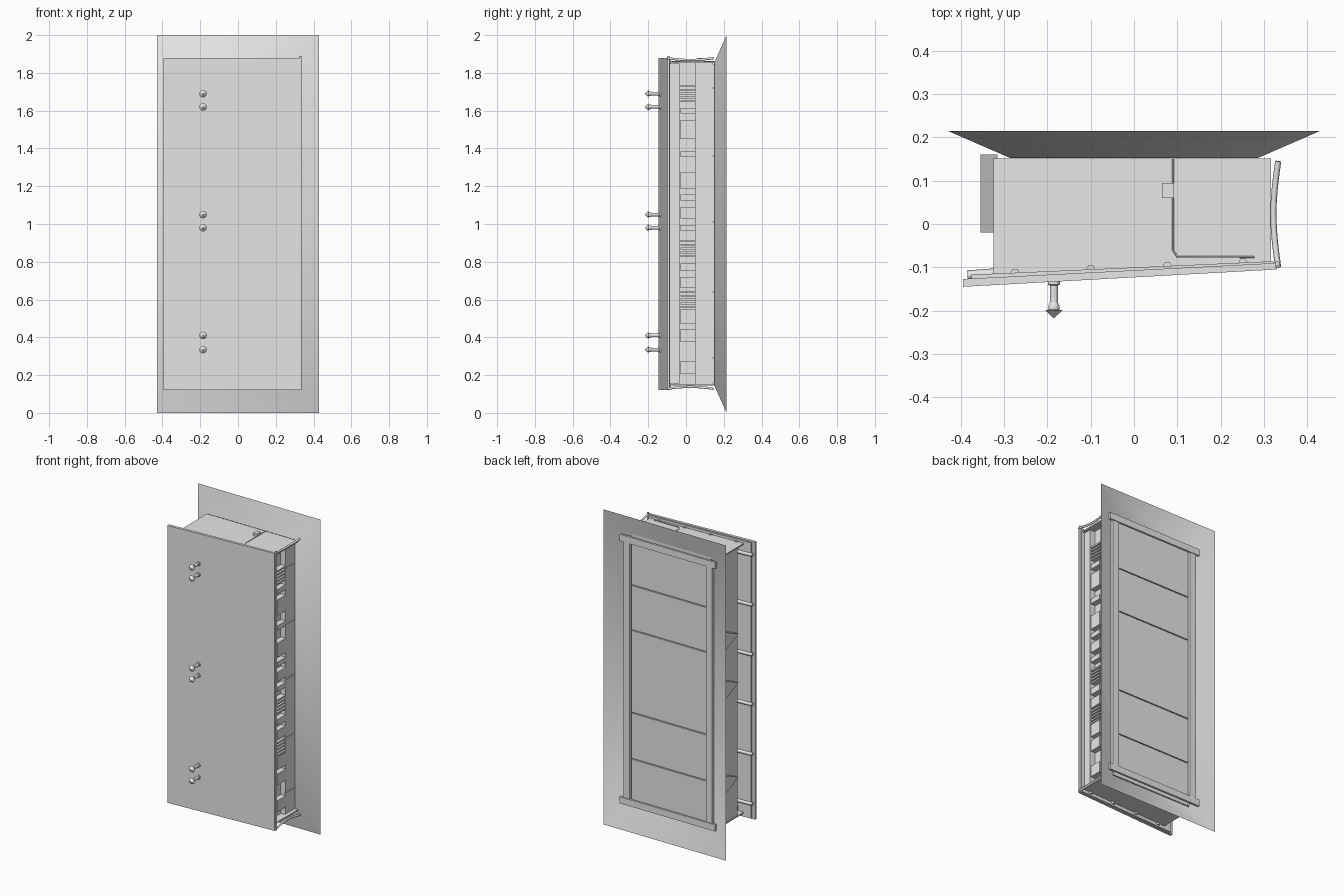
import bpy, bmesh, math

cube = bpy.data.objects.get("Cube")
if cube:
    bpy.data.objects.remove(cube)

grey = bpy.data.materials.new("light grey")
grey.use_nodes = True
grey.diffuse_color = (0.8, 0.8, 0.8, 1)
grey.node_tree.nodes["Principled BSDF"].inputs["Base Color"].default_value = (0.8, 0.8, 0.8, 1)


def finish(name, bm, smooth=False):
    mesh = bpy.data.meshes.new(name)
    bm.to_mesh(mesh)
    bm.free()
    mesh.materials.append(grey)
    ob = bpy.data.objects.new(name, mesh)
    bpy.context.collection.objects.link(ob)
    for p in mesh.polygons:
        p.use_smooth = smooth
    return ob


def prism(name, outline, z0, z1):
    """Closed solid from an xy outline between z0 and z1."""
    bm = bmesh.new()
    low, high = [[bm.verts.new((x, y, z)) for x, y in outline] for z in (z0, z1)]
    bm.faces.new(low)
    bm.faces.new(high)
    for i in range(len(low)):
        bm.faces.new((low[i - 1], low[i], high[i], high[i - 1]))
    bmesh.ops.recalc_face_normals(bm, faces=bm.faces)
    return finish(name, bm)


def box(name, x0, x1, y0, y1, z0, z1):
    return prism(name, [(x0, y0), (x1, y0), (x1, y1), (x0, y1)], z0, z1)


def lathe(name, profile, pos, sides=12):
    """Turn a (radius, y) profile about the y axis."""
    bm = bmesh.new()
    verts = [bm.verts.new((r, y, 0)) for r, y in profile]
    edges = [bm.edges.new(pair) for pair in zip(verts, verts[1:])]
    bmesh.ops.spin(bm, geom=verts + edges, axis=(0, 1, 0), cent=(0, 0, 0),
                   angle=math.tau, steps=sides)
    bmesh.ops.remove_doubles(bm, verts=bm.verts, dist=0.0002)
    bmesh.ops.recalc_face_normals(bm, faces=bm.faces)
    bmesh.ops.translate(bm, verts=bm.verts, vec=pos)
    return finish(name, bm)


def rod(name, points, radius):
    """Sweep a round section along a path."""
    curve = bpy.data.curves.new(name, "CURVE")
    curve.dimensions = "3D"
    curve.bevel_depth = radius
    curve.bevel_resolution = 1
    curve.use_fill_caps = True
    spline = curve.splines.new("POLY")
    spline.points.add(len(points) - 1)
    for p, co in zip(spline.points, points):
        p.co = (*co, 1)
    curve.materials.append(grey)
    ob = bpy.data.objects.new(name, curve)
    bpy.context.collection.objects.link(ob)


# Sloped wall flange around the open back
bm = bmesh.new()
rings = []
for w, low, high, y in ((0.43, 0, 2, 0.215), (0.285, 0.14, 1.86, 0.152)):
    rings.append([bm.verts.new((x, y, z)) for x, z in
                  ((-w, low), (w, low), (w, high), (-w, high))])
outer, inner = rings
for i in range(4):
    j = (i + 1) % 4
    bm.faces.new((outer[i], outer[j], inner[j], inner[i]))
finish("wall_flange", bm, True)

# Cabinet body, stepped in along the open side channel
prism("cabinet_body", [(-0.32, -0.062), (0.265, -0.062), (0.265, 0.05), (0.29, 0.05),
                       (0.29, 0.142), (-0.32, 0.142)], 0.15, 1.852)

# Back panels separated by narrow seams
levels = [0.15, 0.433, 0.726, 1.25, 1.535, 1.855]
for a, b in zip(levels, levels[1:]):
    box("back_panel", -0.28, 0.28, 0.142, 0.15, a + 0.003, b - 0.003)

# Side panels with seams, and the thin front stile
levels = [0.155, 0.29, 0.64, 1.01, 1.36, 1.72, 1.85]
for a, b in zip(levels, levels[1:]):
    box("side_panel", 0.29, 0.297, 0.052, 0.15, a + 0.002, b - 0.002)
box("side_stile", 0.265, 0.3, -0.088, -0.035, 0.155, 1.85)

# Fittings set in the open side channel
for z, h in ((0.24, 0.07), (0.41, 0.07), (0.51, 0.08), (0.69, 0.06), (0.77, 0.04),
             (0.98, 0.03), (1.06, 0.06), (1.14, 0.03), (1.23, 0.09), (1.37, 0.03),
             (1.5, 0.1), (1.6, 0.03)):
    box("side_block", 0.265, 0.3, -0.03, 0.05, z - h / 2, z + h / 2)
for z in (0.6, 0.87, 1.69):
    for i in range(5):
        h = z + (i - 2) * 0.02
        box("side_louvre", 0.265, 0.3, -0.03, 0.05, h - 0.005, h + 0.005)

# Door standing slightly ajar, with a backing board
prism("door", [(-0.395, -0.145), (0.33, -0.105), (0.33, -0.09), (-0.395, -0.127)], 0.12, 1.88)
prism("door_backing", [(-0.375, -0.127), (0.322, -0.091), (0.322, -0.086), (-0.375, -0.117)], 0.125, 1.875)
rod("hinge_pin", [(0.331, -0.092, 0.12), (0.331, -0.092, 1.89)], 0.006)

# Pegs around the door back
for i in range(6):
    z = 0.22 + i * 0.316
    rod("door_peg", [(-0.385, -0.118, z), (-0.285, -0.111, z)], 0.011)
for x in (-0.275, -0.1, 0.077, 0.252):
    y = -0.113 + (x + 0.275) * 0.045
    for z in (0.135, 1.815):
        rod("edge_peg", [(x, y, z), (x, y, z + 0.05)], 0.011)

# Knobs in three pairs
knob = [(0, -0.13), (0.014, -0.13), (0.014, -0.14), (0.009, -0.142), (0.009, -0.18),
        (0.013, -0.19), (0.013, -0.198), (0.02, -0.199), (0, -0.218)]
for z in (1.69, 1.62, 1.05, 0.98, 0.41, 0.335):
    lathe("knob", knob, (-0.185, 0, z))

# Wedge-shaped catches on the closing side, laid over from an upright prism
for z in (0.42, 1.02, 1.33):
    wedge = prism("catch_wedge", [(-z, -0.02), (0.08 - z, 0.16), (-0.08 - z, 0.16)], -0.355, -0.315)
    wedge.rotation_euler.y = math.pi / 2

# Bowed corner rods, end sheets and back trim, mirrored top and bottom
arc = [math.sin(math.pi * t / 8) for t in range(9)]
for side in (-1, 1):
    def height(d):
        return 1.003 + side * d
    rod("corner_rod", [(0.333 - 0.011 * s, -0.1 + 0.245 * t / 8, height(0.875 - 0.01 * s))
                       for t, s in enumerate(arc)], 0.007)
    z0, z1 = sorted((height(0.812), height(0.854)))
    box("back_trim", -0.335, 0.335, 0.175, 0.188, z0, z1)
    z0, z1 = sorted((height(0.849), height(0.857)))
    prism("end_sheet", [(-0.325, -0.115), (0.316, -0.088), (0.316, 0.151), (-0.325, 0.151)], z0, z1)
    x0, x1 = sorted((side * 0.267, side * 0.312))
    box("back_trim_side", x0, x1, 0.166, 0.183, 0.17, 1.835)

# Cable and clip on the top
top = 1.862
rod("top_cable", [(0.09, 0.15, top), (0.09, -0.06, top), (0.1, -0.076, top),
                  (0.278, -0.076, top)], 0.002)
box("top_clip", 0.065, 0.092, 0.06, 0.095, 1.858, 1.878)
